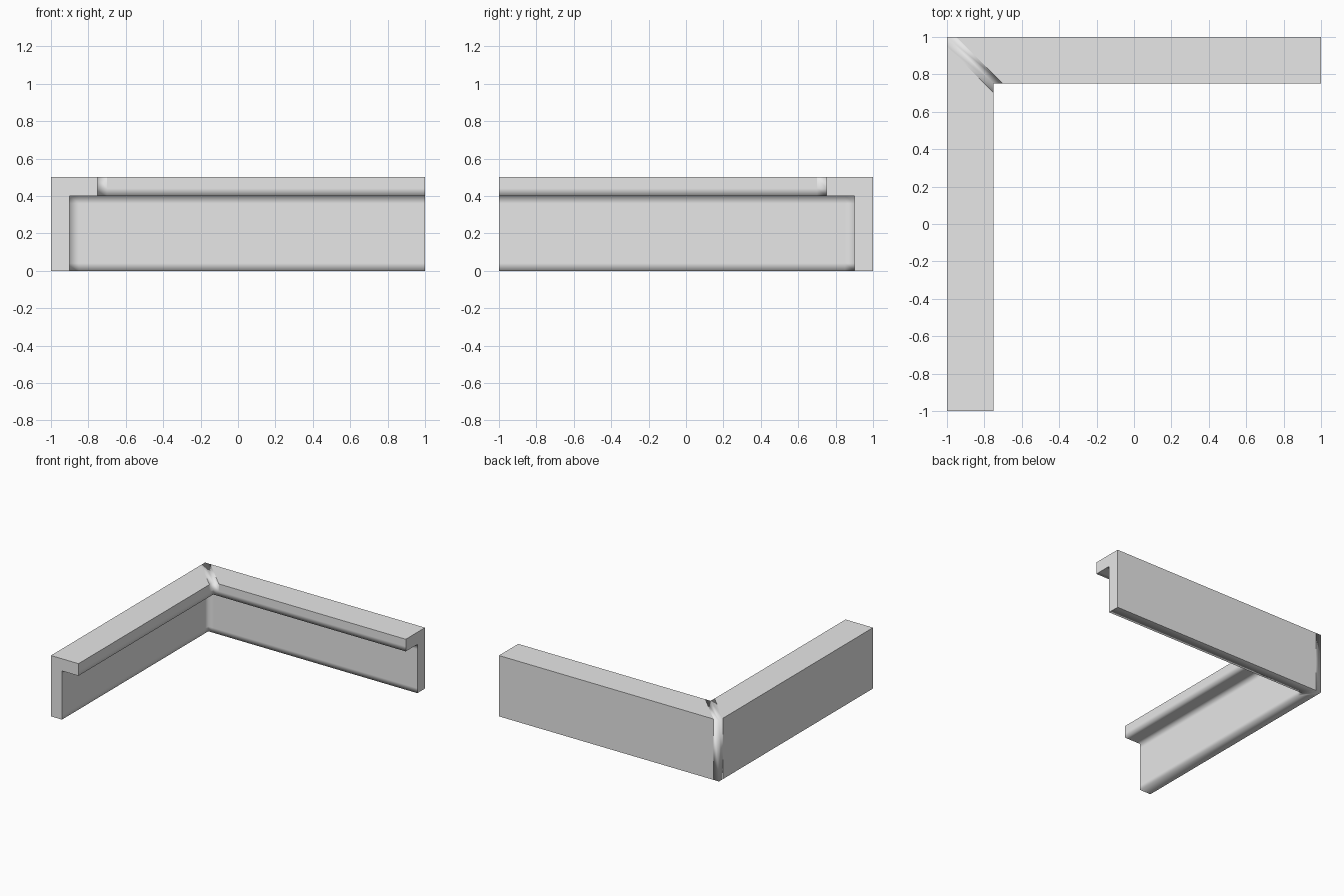
import bpy
import bmesh

cube = bpy.data.objects.get("Cube")
if cube:
    bpy.data.objects.remove(cube, do_unlink=True)

# One plain grey for the whole trim
grey = bpy.data.materials.new("light grey")
grey.use_nodes = True
colour = (0.8, 0.8, 0.8, 1)
grey.diffuse_color = colour
grey.node_tree.nodes["Principled BSDF"].inputs["Base Color"].default_value = colour

# Cross-section: distance in from the outer wall, and height
WALL, LIP, HEIGHT, UNDER, SOFT = 0.1, 0.25, 0.5, 0.4, 0.04
profile = [
    (0, 0), (0, HEIGHT), (LIP, HEIGHT), (LIP, UNDER + SOFT), (LIP, UNDER),
    (LIP - SOFT, UNDER), (WALL + SOFT, UNDER), (WALL, UNDER),
    (WALL, UNDER - SOFT), (WALL, SOFT), (WALL, 0),
]
SEAM = 0.05

# Stations along the two arms, mitred at the back corner
stations = [
    lambda d: (d - 1, -1),
    lambda d: (d - 1, 1 - d - SEAM),
    lambda d: (d - 1, 1 - d),
    lambda d: (d - 1 + SEAM, 1 - d),
    lambda d: (1, 1 - d),
]

bm = bmesh.new()
rings = [[bm.verts.new((*place(d), z)) for d, z in profile] for place in stations]
count = len(profile)
for a, b in zip(rings, rings[1:]):
    for i in range(count):
        j = (i + 1) % count
        bm.faces.new((a[i], a[j], b[j], b[i]))
for cap in (rings[0], rings[-1]):
    bm.faces.new(cap)
bmesh.ops.recalc_face_normals(bm, faces=bm.faces[:])
for face in bm.faces:
    face.smooth = True


def sharpen(v, w):
    bm.edges.get((v, w)).smooth = False


# Crisp ends and outer edges; soft shading inside and across the mitre
for r, ring in enumerate(rings):
    if r in (0, 4):
        for i in range(count):
            sharpen(ring[i], ring[(i + 1) % count])
    elif r != 2:
        for i in range(4):
            sharpen(ring[i], ring[i + 1])
for a, b in ((0, 1), (3, 4)):
    for i in range(3):
        sharpen(rings[a][i], rings[b][i])

mesh = bpy.data.meshes.new("corner_trim")
bm.to_mesh(mesh)
bm.free()
mesh.materials.append(grey)
trim = bpy.data.objects.new("corner_trim", mesh)
bpy.context.collection.objects.link(trim)
